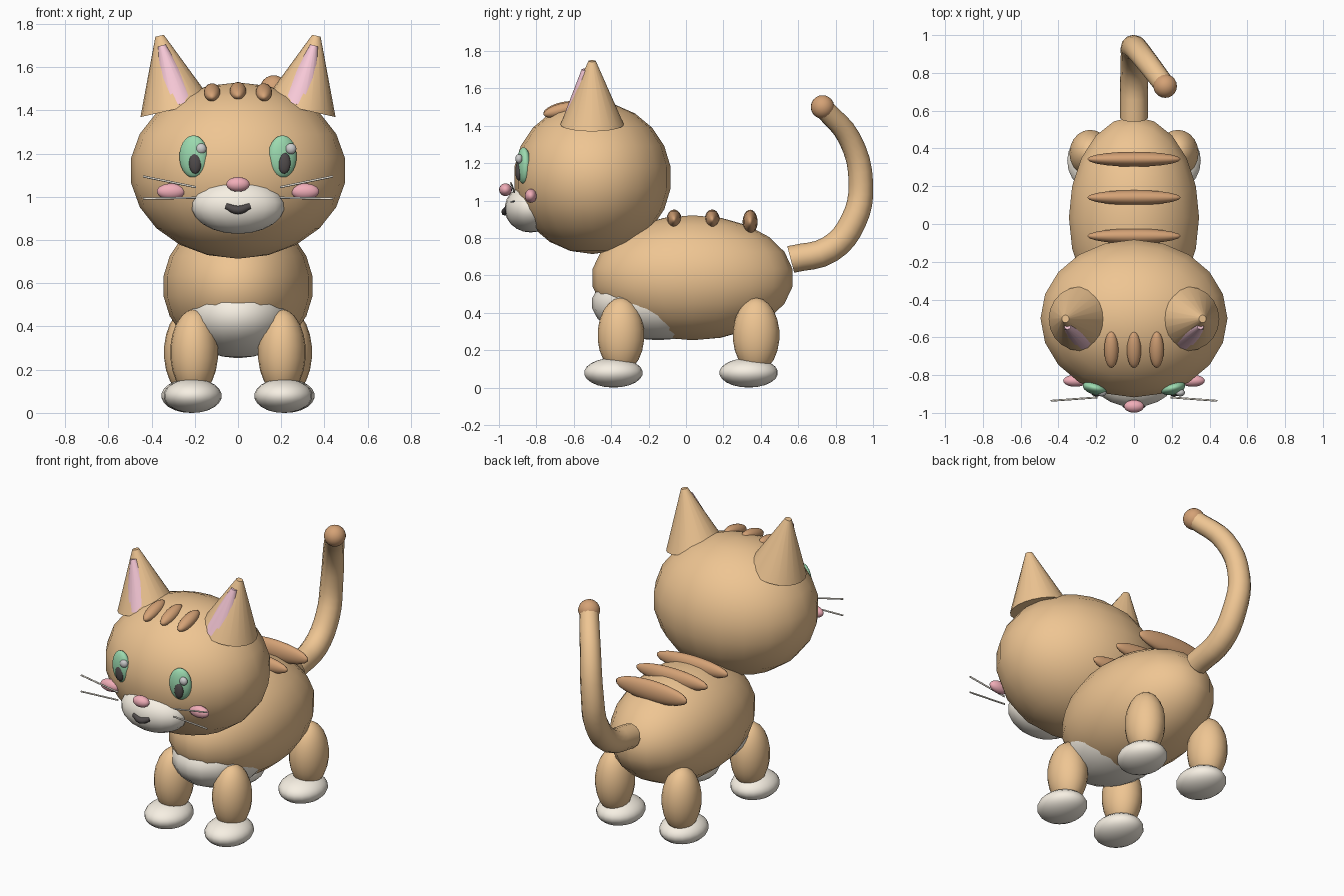
import bpy, math
from mathutils import Vector

if "Cube" in bpy.data.objects:
    bpy.data.objects.remove(bpy.data.objects["Cube"])


def material(name, rgb):
    m = bpy.data.materials.new(name)
    m.diffuse_color = (*rgb, 1)
    m.use_nodes = True
    m.node_tree.nodes["Principled BSDF"].inputs["Base Color"].default_value = m.diffuse_color
    return m


ORANGE = material("orange_fur", (0.86, 0.56, 0.29))
BROWN = material("brown_fur", (0.66, 0.36, 0.18))
CREAM = material("cream_fur", (0.93, 0.87, 0.77))
PINK = material("pink", (0.93, 0.58, 0.68))
ROSE = material("rose", (0.88, 0.42, 0.48))
GREEN = material("green", (0.33, 0.70, 0.43))
BLACK = material("black", (0.08, 0.07, 0.07))
WHITE = material("white", (0.95, 0.95, 0.95))


def finish(name, mat):
    ob = bpy.context.object
    ob.name = name
    ob.data.materials.append(mat)
    bpy.ops.object.shade_smooth_by_angle(angle=math.radians(50))
    return ob


def ball(name, loc, radii, mat, rot=(0, 0, 0), segs=20, rings=11):
    bpy.ops.mesh.primitive_uv_sphere_add(segments=segs, ring_count=rings,
                                         location=loc, rotation=rot)
    bpy.context.object.scale = radii
    return finish(name, mat)


def cone(name, base, tip, r1, r2, mat, verts=20):
    a, b = Vector(base), Vector(tip)
    d = b - a
    bpy.ops.mesh.primitive_cone_add(vertices=verts, radius1=r1, radius2=r2, depth=d.length,
                                    location=(a + b) / 2,
                                    rotation=d.to_track_quat('Z', 'Y').to_euler())
    return finish(name, mat)


def tube(name, points, radius, mat, res=4, steps=4):
    # points: (x, y, z, relative radius); smooth tube turned into a mesh
    cu = bpy.data.curves.new(name, 'CURVE')
    cu.dimensions = '3D'
    cu.bevel_depth, cu.bevel_resolution = radius, res
    cu.resolution_u, cu.use_fill_caps = steps, True
    sp = cu.splines.new('BEZIER')
    sp.bezier_points.add(len(points) - 1)
    for bp, p in zip(sp.bezier_points, points):
        bp.co, bp.radius = p[:3], p[3]
        bp.handle_left_type = bp.handle_right_type = 'AUTO'
    ob = bpy.data.objects.new(name, cu)
    bpy.context.collection.objects.link(ob)
    bpy.ops.object.select_all(action='DESELECT')
    ob.select_set(True)
    bpy.context.view_layer.objects.active = ob
    bpy.ops.object.convert(target='MESH')
    ob = bpy.context.object
    ob.data.materials.clear()
    return finish(name, mat)


# Torso and head
ball("body", (0, 0.035, 0.587), (0.348, 0.54, 0.334), ORANGE)
ball("belly", (0, -0.15, 0.45), (0.26, 0.355, 0.197), CREAM)
ball("head", (0, -0.5, 1.122), (0.5, 0.422, 0.408), ORANGE)

# Face
ball("muzzle", (0, -0.83, 0.957), (0.215, 0.14, 0.128), CREAM)
ball("nose", (0, -0.965, 1.058), (0.054, 0.034, 0.034), ROSE)
tube("mouth", [(-0.055, -0.955, 0.958, 0.9), (0, -0.968, 0.939, 1.1), (0.055, -0.955, 0.958, 0.9)],
     0.018, BLACK, res=2)

# Tail
tube("tail", [(0, 0.56, 0.685, 1), (0, 0.77, 0.74, 1), (0, 0.895, 0.89, 0.96),
              (0, 0.935, 1.09, 0.9), (0.055, 0.875, 1.33, 0.83), (0.162, 0.735, 1.495, 0.76)],
     0.073, ORANGE)
ball("tail_tip", (0.165, 0.73, 1.5), (0.063, 0.063, 0.063), BROWN)

# Back stripes and forehead stripes
for i, (y, z, rz) in enumerate([(-0.064, 0.898, 0.054), (0.14, 0.898, 0.054), (0.343, 0.886, 0.065)]):
    ball(f"back_stripe_{i + 1}", (0, y, z), (0.25, 0.04, rz), BROWN)
for i, x in enumerate((-0.12, 0, 0.12)):
    ball(f"forehead_stripe_{i + 1}", (x, -0.665, 1.49 - abs(x) * 0.05), (0.038, 0.1, 0.035),
         BROWN, rot=(0.25, 0, 0))

# Paired parts
for s, side in ((-1, "left"), (1, "right")):
    cone(f"ear_{side}", (s * 0.286, -0.502, 1.407), (s * 0.363, -0.502, 1.746), 0.17, 0.02, ORANGE)
    cone(f"inner_ear_{side}", (s * 0.275, -0.563, 1.42), (s * 0.352, -0.54, 1.70), 0.1, 0.018, PINK)

    ball(f"eye_{side}", (s * 0.206, -0.868, 1.187), (0.068, 0.036, 0.098), GREEN,
         rot=(0, 0, s * 0.25))
    ball(f"pupil_{side}", (s * 0.206 + 0.008, -0.895, 1.157), (0.029, 0.018, 0.05), BLACK)
    ball(f"eye_highlight_{side}", (s * 0.208 + 0.037, -0.893, 1.223), (0.025, 0.02, 0.025), WHITE)
    ball(f"cheek_{side}", (s * 0.31, -0.83, 1.025), (0.066, 0.032, 0.037), ROSE)
    for n, (z0, z1) in enumerate([(1.045, 1.095), (0.996, 0.992)]):
        cone(f"whisker_{side}_{n + 1}", (s * 0.195, -0.918, z0), (s * 0.44, -0.936, z1),
             0.005, 0.005, CREAM, verts=8)

    # Legs and paws
    for part, lx, ly, px, py in (("front", 0.203, -0.348, 0.21, -0.388),
                                 ("back", 0.232, 0.375, 0.22, 0.335)):
        ball(f"{part}_leg_{side}", (s * lx, ly, 0.28), (0.111, 0.125, 0.2), ORANGE)
        ball(f"{part}_paw_{side}", (s * px, py, 0.079), (0.135, 0.157, 0.079), CREAM)
